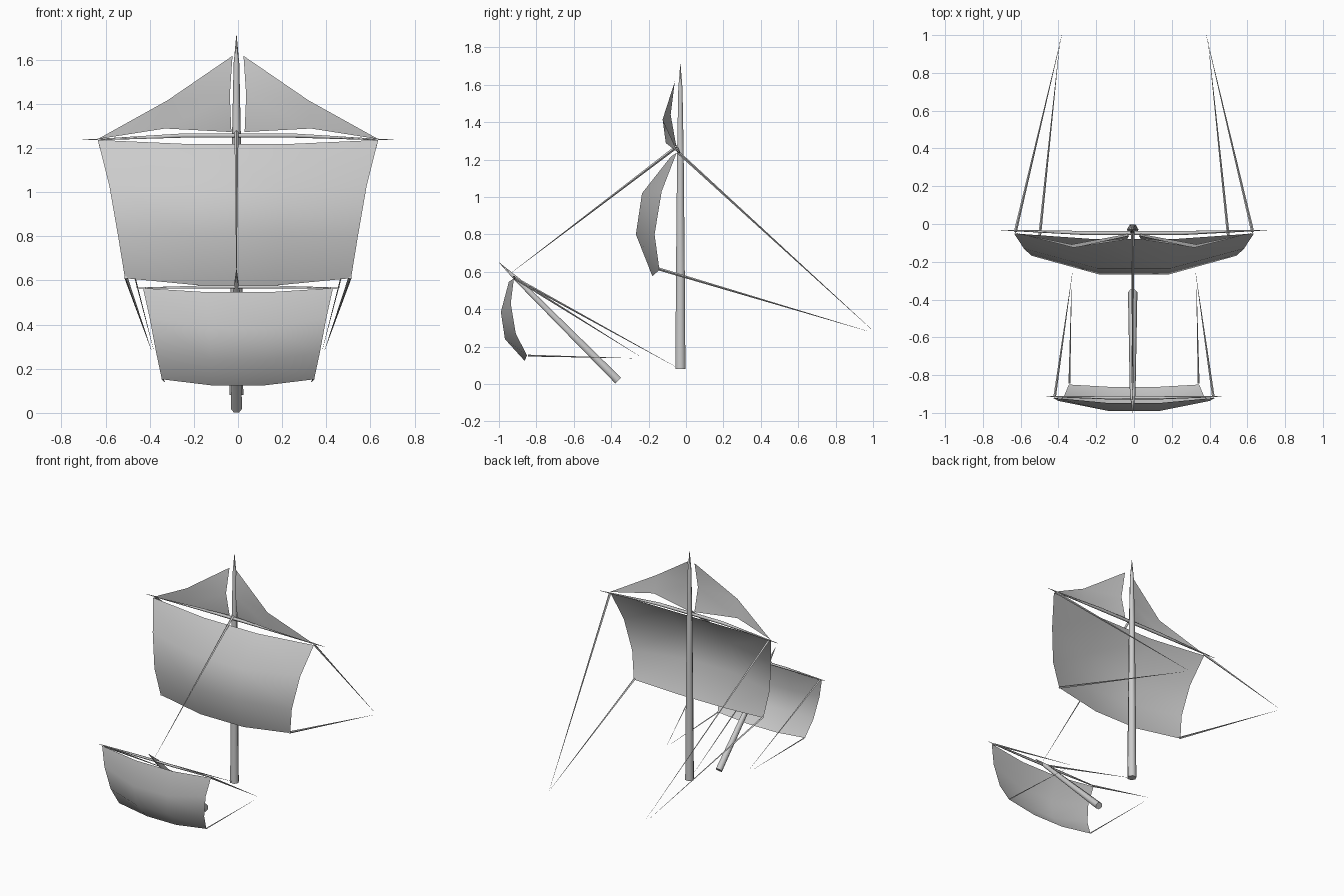
import bpy
from math import pi, cos, sin
from mathutils import Vector

if "Cube" in bpy.data.objects:
    bpy.data.objects.remove(bpy.data.objects["Cube"])


def mesh_object(name, verts, faces, angle=60):
    me = bpy.data.meshes.new(name)
    me.from_pydata(verts, [], faces)
    me.update()
    ob = bpy.data.objects.new(name, me)
    bpy.context.collection.objects.link(ob)
    bpy.ops.object.select_all(action='DESELECT')
    ob.select_set(True)
    bpy.context.view_layer.objects.active = ob
    bpy.ops.object.shade_smooth_by_angle(angle=angle * pi / 180)
    return ob


def spar(name, path, sides=6):
    """Tapered pole along (x, y, z, radius) stations; rings square to the whole pole."""
    axis = Vector(path[-1][:3]) - Vector(path[0][:3])
    turn = axis.to_track_quat('Z', 'Y')
    verts, faces = [], []
    for x, y, z, r in path:
        for k in range(sides):
            a = 2 * pi * k / sides
            verts.append(Vector((x, y, z)) + turn @ Vector((r * cos(a), r * sin(a), 0)))
    for i in range(len(path) - 1):
        for k in range(sides):
            n = (k + 1) % sides
            a, b = i * sides, (i + 1) * sides
            faces.append((a + k, a + n, b + n, b + k))
    faces.append(tuple(reversed(range(sides))))
    last = (len(path) - 1) * sides
    faces.append(tuple(range(last, last + sides)))
    return mesh_object(name, verts, faces, 65)


def rope(name, start, end, r=0.008):
    return spar(name, [(*start, r), (*end, 0.0005)], 4)


def square_sail(name, rows):
    """Bellied sail: each row is edge (x, y, z) plus centre (y, z)."""
    verts, faces = [], []
    for x, y, z, yc, zc in rows:
        verts += [(-x, y, z), (-x / 3, yc, zc), (x / 3, yc, zc), (x, y, z)]
    for i in range(len(rows) - 1):
        for k in range(3):
            a = i * 4 + k
            faces.append((a, a + 4, a + 5, a + 1))
    return mesh_object(name, verts, faces)


MX = -0.007  # spars sit slightly off centre

# Mast and bowsprit
spar("main_mast", [(MX, -0.03, 0.08, 0.031), (MX, -0.03, 0.6, 0.027),
                   (MX, -0.03, 1.25, 0.02), (MX, -0.03, 1.58, 0.013),
                   (MX, -0.03, 1.71, 0.001)])
spar("bowsprit", [(MX, -0.362, 0.018, 0.025), (MX, -0.90, 0.556, 0.015),
                  (MX, -1.0, 0.65, 0.001)])

# Yards
spar("main_yard", [(-0.705, -0.032, 1.237, 0.001), (-0.62, -0.035, 1.239, 0.004),
                   (-0.25, -0.048, 1.256, 0.011), (0.25, -0.048, 1.256, 0.011),
                   (0.62, -0.035, 1.239, 0.004), (0.705, -0.032, 1.237, 0.001)])
spar("fore_yard", [(-0.463, -0.912, 0.566, 0.001), (-0.40, -0.914, 0.566, 0.004),
                   (-0.15, -0.92, 0.57, 0.008), (0.15, -0.92, 0.57, 0.008),
                   (0.40, -0.914, 0.566, 0.004), (0.463, -0.912, 0.566, 0.001)])

# Square sails
square_sail("main_sail", [(0.635, -0.05, 1.236, -0.08, 1.217),
                          (0.583, -0.13, 1.03, -0.235, 1.02),
                          (0.543, -0.168, 0.80, -0.268, 0.80),
                          (0.512, -0.142, 0.61, -0.18, 0.577)])
square_sail("fore_sail", [(0.43, -0.92, 0.565, -0.947, 0.547),
                          (0.40, -0.937, 0.43, -0.99, 0.385),
                          (0.37, -0.91, 0.27, -0.968, 0.24),
                          (0.345, -0.85, 0.152, -0.863, 0.124)])

for side, s in (("left", -1), ("right", 1)):
    # Triangular topsails
    pts = [(0.025, -0.06, 1.617), (0.32, -0.125, 1.415), (0.635, -0.045, 1.24),
           (0.33, -0.108, 1.288), (0.03, -0.052, 1.272), (0.037, -0.082, 1.44)]
    tris = [(0, 1, 5), (1, 2, 3), (3, 4, 5), (1, 3, 5)]
    mesh_object("topsail_" + side, [(s * x, y, z) for x, y, z in pts],
                tris if s < 0 else [t[::-1] for t in tris])
    # Braces and sheets
    rope("main_brace_" + side, (s * 0.628, -0.04, 1.237), (s * 0.382, 1.0, 0.285))
    rope("main_sheet_" + side, (s * 0.508, -0.145, 0.615), (s * 0.392, 0.97, 0.283))
    rope("fore_brace_" + side, (s * 0.42, -0.915, 0.565), (s * 0.325, -0.25, 0.15), 0.007)
    rope("fore_sheet_" + side, (s * 0.342, -0.845, 0.152), (s * 0.33, -0.29, 0.138), 0.005)

# Centre stays
rope("main_stay", (MX, -0.045, 1.272), (MX, -0.94, 0.59), 0.009)
rope("bowsprit_stay", (MX, -0.92, 0.57), (MX, -0.06, 0.095), 0.007)
